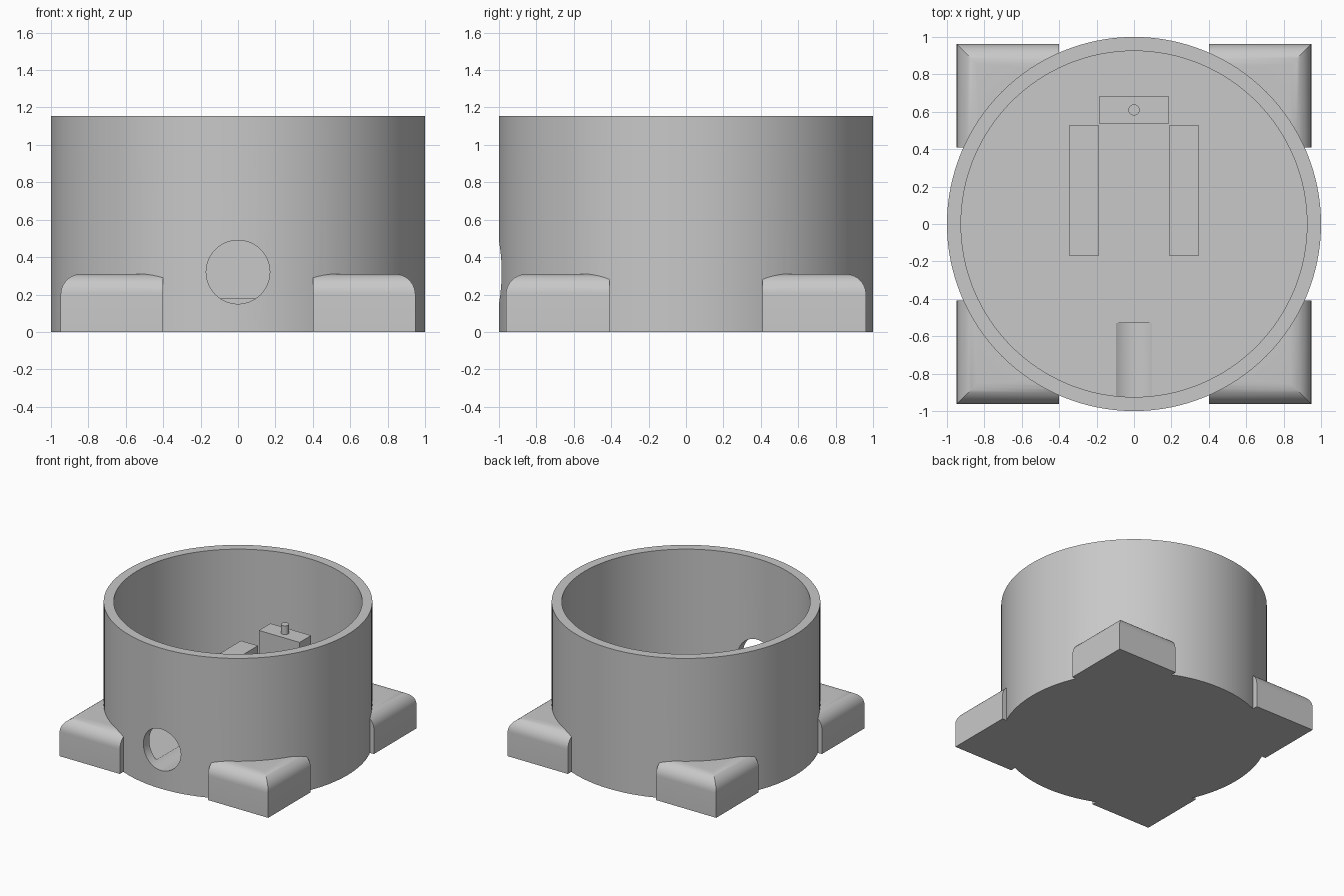
import bpy, bmesh, math
from mathutils import Matrix

cube = bpy.data.objects.get("Cube")
if cube:
    bpy.data.objects.remove(cube, do_unlink=True)

grey = bpy.data.materials.new("grey plastic")
grey.use_nodes = True
colour = (0.58, 0.58, 0.58, 1)
grey.diffuse_color = colour
grey.node_tree.nodes["Principled BSDF"].inputs["Base Color"].default_value = colour


def finish(name, bm):
    bmesh.ops.recalc_face_normals(bm, faces=bm.faces)
    mesh = bpy.data.meshes.new(name)
    bm.to_mesh(mesh)
    bm.free()
    mesh.materials.append(grey)
    obj = bpy.data.objects.new(name, mesh)
    bpy.context.collection.objects.link(obj)
    return obj


def select(obj):
    bpy.ops.object.select_all(action='DESELECT')
    obj.select_set(True)
    bpy.context.view_layer.objects.active = obj


def smooth(obj):
    select(obj)
    bpy.ops.object.shade_smooth_by_angle(angle=math.radians(30))


def cylinder(name, radius, z0, z1, x=0, y=0, segments=128):
    bm = bmesh.new()
    bmesh.ops.create_cone(bm, cap_ends=True, segments=segments, radius1=radius,
                          radius2=radius, depth=z1 - z0,
                          matrix=Matrix.Translation((x, y, (z0 + z1) / 2)))
    return finish(name, bm)


def box(name, x0, x1, y0, y1, z0, z1):
    bm = bmesh.new()
    centre = Matrix.Translation(((x0 + x1) / 2, (y0 + y1) / 2, (z0 + z1) / 2))
    size = Matrix.Diagonal((x1 - x0, y1 - y0, z1 - z0, 1))
    bmesh.ops.create_cube(bm, size=1, matrix=centre @ size)
    return finish(name, bm)


def foot(sx, sy):
    """Corner block whose two outer top edges are rounded and mitred."""
    radius, top, steps = 0.11, 0.31, 10
    profile = [(0, 0)]
    for i in range(steps + 1):
        a = math.pi / 2 * i / steps
        profile.append((radius * (1 - math.cos(a)), top - radius + radius * math.sin(a)))
    bm = bmesh.new()
    rings = []
    for inset, z in profile:
        x1, y1 = 0.948 - inset, 0.962 - inset
        corners = ((0.4, 0.41), (x1, 0.41), (x1, y1), (0.4, y1))
        rings.append([bm.verts.new((sx * x, sy * y, z)) for x, y in corners])
    for low, high in zip(rings, rings[1:]):
        for i in range(4):
            j = (i + 1) % 4
            bm.faces.new((low[i], low[j], high[j], high[i]))
    bm.faces.new(rings[0])
    bm.faces.new(rings[-1])
    return finish("foot", bm)


def combine(target, tool, operation):
    mod = target.modifiers.new("combine", 'BOOLEAN')
    mod.operation, mod.object, mod.solver = operation, tool, 'EXACT'
    select(target)
    bpy.ops.object.modifier_apply(modifier=mod.name)
    bpy.data.objects.remove(tool, do_unlink=True)


# Round cup with four corner feet
wall_top, floor = 1.155, 0.18
cup = cylinder("cup_body", 1, 0, wall_top)
for sx in (-1, 1):
    for sy in (-1, 1):
        combine(cup, foot(sx, sy), 'UNION')
combine(cup, cylinder("cavity", 0.925, floor, wall_top + 0.2), 'DIFFERENCE')

# Cable hole through the front wall, running on as a groove in the floor
hole = cylinder("cable_hole", 0.17, 0.53, 1.2, segments=64)
hole.data.transform(Matrix.Translation((0, 0, 0.32)) @ Matrix.Rotation(math.pi / 2, 4, 'X'))
combine(cup, hole, 'DIFFERENCE')
smooth(cup)

# Supports standing on the floor
for side, x in (("left", 0.267), ("right", -0.267)):
    box(side + "_rail", x - 0.077, x + 0.077, -0.17, 0.53, floor, 0.54)
box("back_block", -0.185, 0.185, 0.535, 0.685, floor, 0.665)
smooth(cylinder("locating_pin", 0.03, 0.665, 0.737, y=0.61, segments=32))
